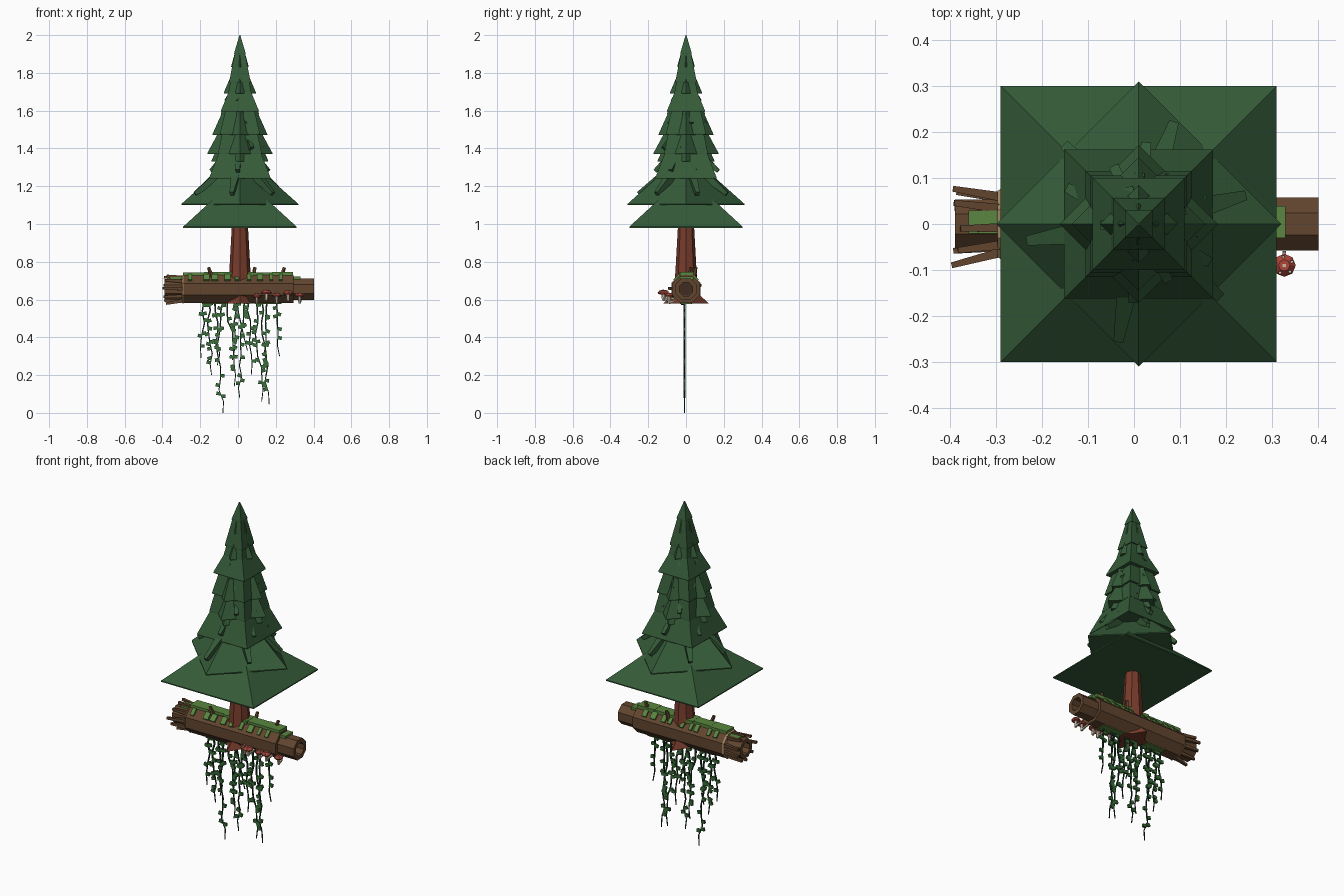
import bpy, bmesh, math, random
from mathutils import Vector, Matrix

if "Cube" in bpy.data.objects:
    bpy.data.objects.remove(bpy.data.objects["Cube"])

random.seed(4)
MATS = {}
COLORS = {"needle": (.035, .105, .04), "bark": (.19, .045, .025), "wood": (.12, .06, .028),
          "dark_wood": (.05, .025, .014), "pale_wood": (.40, .25, .12), "moss": (.10, .24, .05),
          "vine": (.012, .04, .02), "leaf": (.04, .15, .04), "red": (.42, .06, .04), "cream": (.6, .5, .38)}


def finish(bm, name, color):
    bmesh.ops.recalc_face_normals(bm, faces=bm.faces)
    me = bpy.data.meshes.new(name)
    bm.to_mesh(me)
    bm.free()
    if color not in MATS:
        MATS[color] = bpy.data.materials.new(color)
        MATS[color].diffuse_color = (*COLORS[color], 1)
    me.materials.append(MATS[color])
    ob = bpy.data.objects.new(name, me)
    bpy.context.collection.objects.link(ob)
    return ob


def loft(bm, rings):
    """Skin a list of equal rings of points and cap both ends."""
    vs = [[bm.verts.new(p) for p in r] for r in rings]
    n = len(vs[0])
    for a, b in zip(vs, vs[1:]):
        for i in range(n):
            j = (i + 1) % n
            bm.faces.new((a[i], a[j], b[j], b[i]))
    bm.faces.new(vs[0])
    bm.faces.new(vs[-1])


def ring_z(x, y, z, r, n, rot=0.0):
    return [(x + r * math.cos(rot + math.tau * i / n), y + r * math.sin(rot + math.tau * i / n), z)
            for i in range(n)]


def ring_x(x, r, n=8, zc=.655):
    return [(x, r * math.cos(math.tau * (i + .5) / n), zc + r * math.sin(math.tau * (i + .5) / n))
            for i in range(n)]


def strut(bm, p, q, r0, r1, n=4):
    p, q = Vector(p), Vector(q)
    rot = (q - p).to_track_quat('Z', 'Y')
    rings = [[c + rot @ Vector(v) for v in ring_z(0, 0, 0, r, n, math.pi / n)] for c, r in ((p, r0), (q, r1))]
    loft(bm, rings)


def box(bm, c, size, rot=None):
    m = Matrix.Translation(c) @ (rot or Matrix()) @ Matrix.Diagonal((*size, 1))
    bmesh.ops.create_cube(bm, size=1, matrix=m)


CX = .01
# Canopy: stacked four-sided skirts (z0, half width, z1, top half width, is diamond)
TIERS = [(.98, .30, 1.16, .11, 0), (1.10, .31, 1.32, .07, 1), (1.24, .162, 1.38, .11, 0),
         (1.33, .15, 1.45, .10, 1), (1.37, .172, 1.50, .105, 1), (1.37, .115, 1.50, .09, 0),
         (1.47, .145, 1.61, .085, 1), (1.475, .105, 1.61, .075, 0), (1.58, .10, 1.71, .055, 1),
         (1.595, .10, 1.71, .055, 0), (1.69, .085, 1.79, .045, 1), (1.695, .06, 1.79, .042, 0),
         (1.75, .056, 1.91, .026, 0), (1.83, .046, 1.93, .02, 1), (1.90, .03, 2.0, .002, 0)]
for k, (z0, h0, z1, h1, diamond) in enumerate(TIERS):
    bm = bmesh.new()
    s, rot = (1, 0) if diamond else (math.sqrt(2), math.pi / 4)
    loft(bm, [ring_z(CX, 0, z0, h0 * s, 4, rot), ring_z(CX, 0, z0 + .006, h0 * s, 4, rot),
              ring_z(CX, 0, z1, h1 * s, 4, rot)])
    finish(bm, f"canopy_skirt_{k + 1}", "needle")

# Drooping boughs breaking up the skirts
bm = bmesh.new()
for z, reach, drop, count, off in ((1.26, .25, .12, 6, 1.3), (1.37, .165, .11, 6, .5), (1.48, .13, .10, 6, .9),
                                   (1.60, .10, .09, 5, .2), (1.71, .075, .08, 5, .7)):
    for i in range(count):
        a = off + math.tau * i / count + random.uniform(-.12, .12)
        d = Vector((math.cos(a), math.sin(a), 0))
        r = reach * random.uniform(.9, 1.05)
        strut(bm, Vector((CX, 0, z + .02)) + d * reach * .35, Vector((CX, 0, z - drop + .02)) + d * r,
              .03 * reach / .2, .015)
finish(bm, "canopy_boughs", "needle")

# Trunk with a star-shaped root flare
bm = bmesh.new()
flare = [(CX + r * math.cos(math.tau * i / 8), r * math.sin(math.tau * i / 8), .58)
         for i in range(8) for r in [.12 if i % 2 == 0 else .065]]
loft(bm, [flare, ring_z(CX, 0, .63, .066, 8), ring_z(CX, 0, .75, .056, 8), ring_z(CX, 0, 1.0, .042, 8)])
finish(bm, "trunk", "bark")

# Fallen log with hollow ends
bm = bmesh.new()
loft(bm, [ring_x(-.29, .08), ring_x(.295, .08)])
finish(bm, "log_body", "wood")
for name, x0, x1, x2, r in (("log_right_end", .29, .402, .33, .062), ("log_left_end", -.28, -.39, -.33, .058)):
    bm = bmesh.new()
    loft(bm, [ring_x(x0, r), ring_x(x1, r), ring_x(x1, r * .62), ring_x(x2, r * .62)])
    finish(bm, name, "wood")
    bm = bmesh.new()
    d = math.copysign(.004, x2)
    loft(bm, [ring_x(x2, r * .6), ring_x(x2 + d, r * .6)])
    finish(bm, name + "_hollow", "dark_wood")
bm = bmesh.new()
loft(bm, [ring_x(-.297, .078), ring_x(-.288, .084)])
finish(bm, "log_break_ring", "pale_wood")

# Splinters at the broken end, and twig stubs on top
bm = bmesh.new()
for i in range(9):
    a = math.tau * i / 9 + .3
    c, s = math.cos(a), math.sin(a)
    r1 = random.uniform(.072, .092)
    strut(bm, (-.29, .062 * c, .655 + .062 * s), (random.uniform(-.40, -.37), r1 * c, .655 + r1 * s * .9), .014, .009)
finish(bm, "log_splinters", "wood")
bm = bmesh.new()
for x, y, dx in ((-.135, -.03, -.02), (.225, .02, .02), (.08, .04, .01)):
    strut(bm, (x, y, .71), (x + dx, y * 1.3, .77), .013, .009, 5)
finish(bm, "log_twigs", "wood")

# Moss pads on the log, with drips over the sides and a patch underneath
bm = bmesh.new()
for x0, x1, w in ((-.36, -.29, .05), (-.29, -.17, .07), (-.18, -.05, .06), (-.07, .08, .075), (.06, .2, .065), (.18, .29, .07)):
    z = .713 if x0 < -.3 else .735
    box(bm, ((x0 + x1) / 2, .004, z), (x1 - x0, w, random.uniform(.012, .02)))
box(bm, (.31, .004, .715), (.04, .07, .015))
for side in (-1, 1):
    for i in range(9):
        x = -.24 + i * .06 + random.uniform(-.015, .015)
        box(bm, (x, side * .048, .716), (random.uniform(.018, .035), .042, .012), Matrix.Rotation(-side * math.pi / 4, 4, 'X'))
for x, w in ((-.13, .12), (.16, .14)):
    box(bm, (x, 0, .582), (w, .06, .012))
finish(bm, "moss", "moss")

# Mushroom cluster along the front right of the log
caps, stems, spots = bmesh.new(), bmesh.new(), bmesh.new()
for x, y, z, r in ((.10, -.085, .612, .02), (.15, -.12, .63, .03), (.205, -.095, .615, .023),
                   (.265, -.115, .628, .027), (.327, -.09, .615, .025)):
    loft(caps, [ring_z(x, y, z, r * .9, 8), ring_z(x, y, z + .007, r, 8), ring_z(x, y, z + .02, r * .5, 8)])
    loft(stems, [ring_z(x, y, z - .035, r * .3, 6), ring_z(x, y, z + .002, r * .38, 6)])
    box(spots, (x, y, z + .021), (.007, .007, .004))
    for i in range(5):
        a = math.tau * i / 5 + x * 9
        box(spots, (x + r * .75 * math.cos(a), y + r * .75 * math.sin(a), z + .014), (.006, .006, .006))
    strut(stems, (x, y, z - .03), (x, -.06, z - .02), .006, .006)
finish(caps, "mushroom_caps", "red")
finish(stems, "mushroom_stems", "cream")
finish(spots, "mushroom_spots", "cream")

# Hanging vines in one plane, with small square leaves: (start x, end x, end z)
vines, leaves = bmesh.new(), bmesh.new()
for xa, xb, ze in ((-.185, -.195, .29), (-.16, -.14, .20), (-.125, -.08, 0), (-.09, -.11, .25), (-.05, -.02, .14),
                   (-.01, -.03, .28), (.03, .01, .075), (.05, .07, .2), (.09, .125, .06), (.12, .165, .045),
                   (.15, .15, .2), (.205, .22, .30), (.0, .05, .33)):
    n = max(4, round((.6 - ze) / .06))
    pts = [Vector((xa + (xb - xa) * i / n + (random.uniform(-.012, .012) if i < n else 0), -.008,
                   .6 + (ze - .6) * i / n)) for i in range(n + 1)]
    for i, (p, q) in enumerate(zip(pts, pts[1:])):
        strut(vines, p, q, .006 - .003 * i / n, .006 - .003 * (i + 1) / n)
        if i < n - 1:
            for side in (-1, 1)[:random.choice((1, 2))]:
                c = p.lerp(q, random.random()) + Vector((side * random.choice((-1, 1)) * .01, 0, 0))
                box(leaves, c, (.022, .012, .018), Matrix.Rotation(random.uniform(-.4, .4), 4, 'Y'))
finish(vines, "hanging_vines", "vine")
finish(leaves, "vine_leaves", "leaf")

for m in bpy.data.materials:
    if m.users and not m.is_grease_pencil:
        m.use_nodes = True
        m.node_tree.nodes["Principled BSDF"].inputs["Base Color"].default_value = m.diffuse_color
